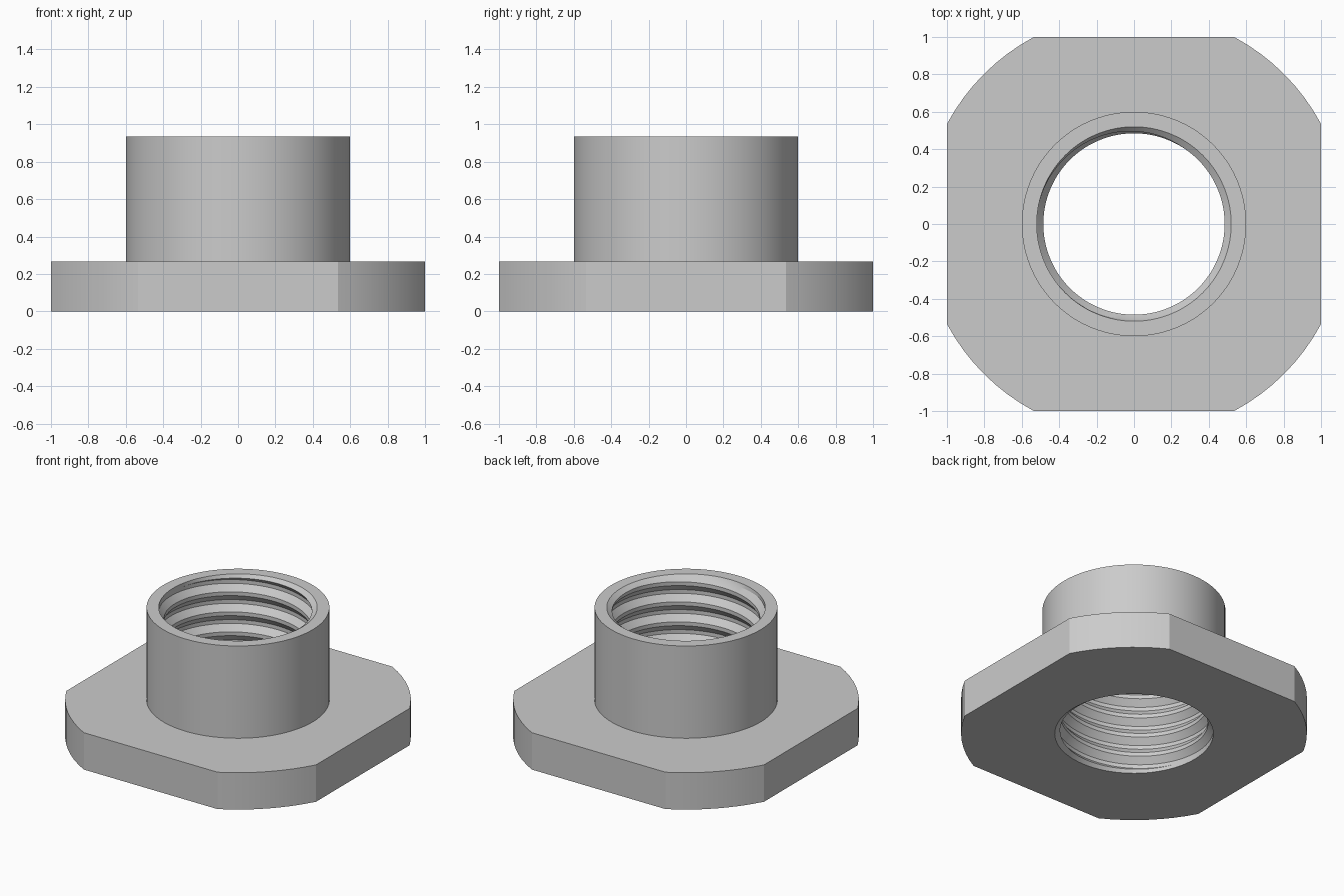
import bpy, bmesh
from math import sin, cos, pi, atan2, radians, floor

cube = bpy.data.objects.get("Cube")
if cube:
    bpy.data.objects.remove(cube, do_unlink=True)

HEIGHT, FLANGE_H, SLEEVE_R = 0.935, 0.267, 0.6
ROOT_R, CREST_R, CHAMFER = 0.52, 0.485, 0.025
PITCH, START = 0.145, 0.09
FLAT_HALF = 0.535
CORNER_R = (1 + FLAT_HALF ** 2) ** 0.5

steel = bpy.data.materials.new("plain grey metal")
steel.use_nodes = True
grey = (0.6, 0.6, 0.6, 1)
steel.diffuse_color = grey
steel.node_tree.nodes["Principled BSDF"].inputs["Base Color"].default_value = grey

# Angles shared by all parts: each quarter has one flat and one rounded corner
edge = atan2(FLAT_HALF, 1)
angles = []
for q in range(4):
    base = q * pi / 2
    angles += [base - edge + 2 * edge * i / 12 for i in range(12)]
    angles += [base + edge + (pi / 2 - 2 * edge) * i / 8 for i in range(8)]
angles.append(angles[0] + 2 * pi)


def ring(radius, z):
    return [(radius * cos(a), radius * sin(a), z) for a in angles]


def outline(z):
    """Square with rounded corners cut by a larger circle."""
    points = []
    for a in angles:
        r = min(CORNER_R, 1 / max(abs(cos(a)), abs(sin(a))))
        points.append((r * cos(a), r * sin(a), z))
    return points


def skin(name, rings):
    """Join successive rings with quads."""
    bm = bmesh.new()
    rows = [[bm.verts.new(p) for p in r] for r in rings]
    for low, high in zip(rows, rows[1:]):
        for i in range(len(angles) - 1):
            bm.faces.new((low[i], low[i + 1], high[i + 1], high[i]))
    bmesh.ops.remove_doubles(bm, verts=bm.verts[:], dist=1e-5)
    mesh = bpy.data.meshes.new(name)
    bm.to_mesh(mesh)
    bm.free()
    mesh.materials.append(steel)
    obj = bpy.data.objects.new(name, mesh)
    bpy.context.collection.objects.link(obj)
    bpy.ops.object.select_all(action="DESELECT")
    obj.select_set(True)
    bpy.context.view_layer.objects.active = obj
    bpy.ops.object.shade_smooth_by_angle(angle=radians(20))
    return obj


# Flange plate and plain sleeve
skin("flange", [ring(ROOT_R, 0), outline(0), outline(FLANGE_H), ring(SLEEVE_R, FLANGE_H)])
skin("sleeve", [ring(SLEEVE_R, FLANGE_H), ring(SLEEVE_R, HEIGHT), ring(ROOT_R, HEIGHT)])

# Thread profile over one pitch: root flat, lower flank, crest flat, upper flank
profile = [(0, ROOT_R), (0.19, ROOT_R), (0.5, CREST_R), (0.69, CREST_R), (1, ROOT_R)]


def thread_radius(z, a):
    u = (z - START) / PITCH - a / (2 * pi)
    u -= floor(u)
    for (u0, r0), (u1, r1) in zip(profile, profile[1:]):
        if u <= u1:
            return r0 + (r1 - r0) * (u - u0) / (u1 - u0)


# Threaded bore: helical rows trimmed at both ends, with chamfered mouths
rows = [ring(ROOT_R, 0)]
for turn in range(-3, 8):
    for u, _ in profile[:-1]:
        row = []
        for a in angles:
            z = START + PITCH * (turn + u + a / (2 * pi))
            z = min(max(z, CHAMFER), HEIGHT - CHAMFER)
            r = thread_radius(z, a)
            row.append((r * cos(a), r * sin(a), z))
        rows.append(row)
rows.append(ring(ROOT_R, HEIGHT))
skin("threaded_bore", rows[::-1])
